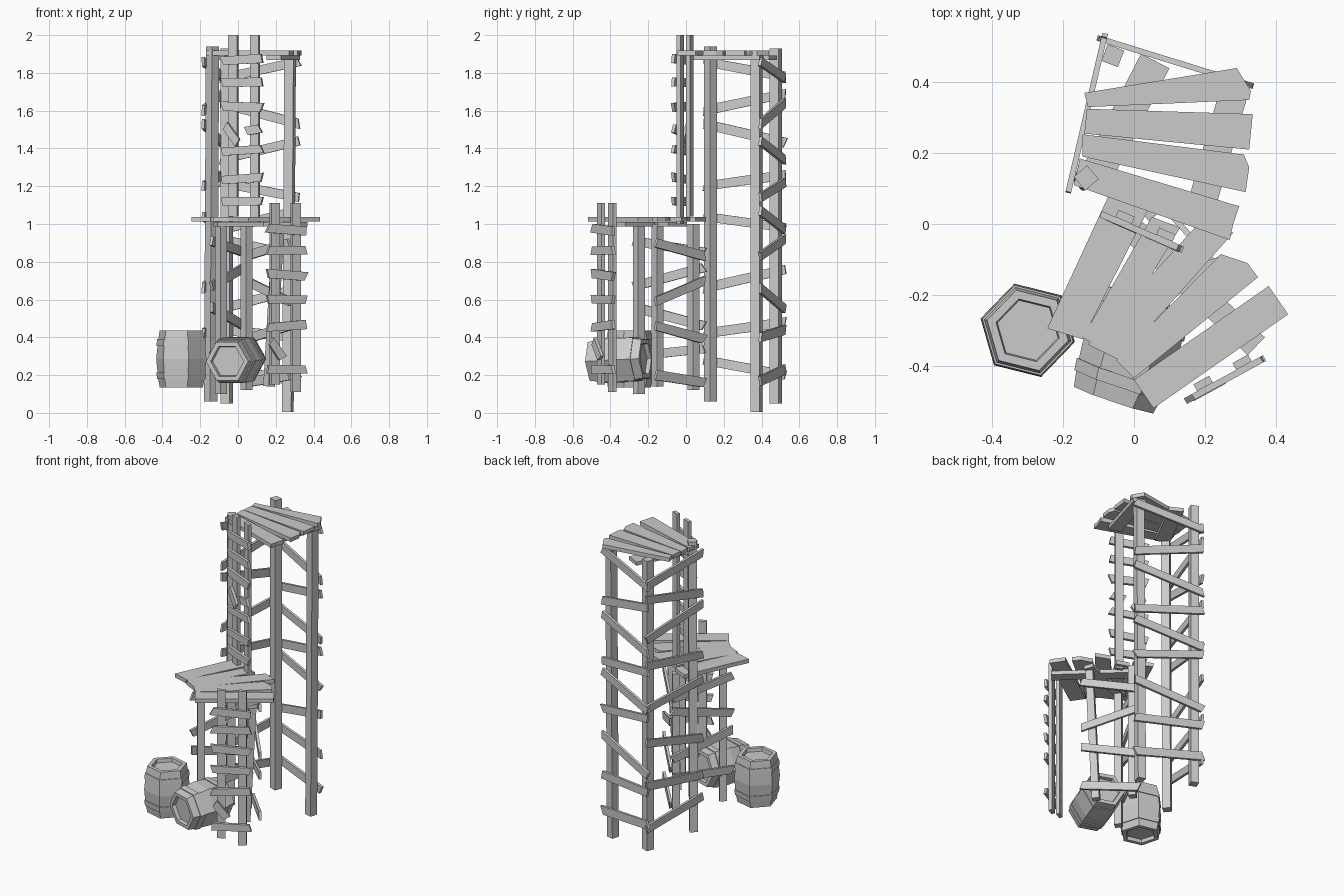
import bpy, bmesh, math, random
from mathutils import Vector as V, Matrix

random.seed(4)
if "Cube" in bpy.data.objects:
    bpy.data.objects.remove(bpy.data.objects["Cube"])

grey = bpy.data.materials.new("weathered_grey_wood")
grey.use_nodes = True
colour = (0.6, 0.6, 0.6, 1)
grey.diffuse_color = colour
grey.node_tree.nodes["Principled BSDF"].inputs["Base Color"].default_value = colour
UP = V((0, 0, 1))


def finish(bm, name):
    bmesh.ops.recalc_face_normals(bm, faces=bm.faces)
    mesh = bpy.data.meshes.new(name)
    bm.to_mesh(mesh)
    bm.free()
    mesh.materials.append(grey)
    ob = bpy.data.objects.new(name, mesh)
    bpy.context.collection.objects.link(ob)
    return ob


def beam(name, p, q, side, wide, thick, ragged=0.0):
    """Timber from p to q; side is the direction of its thickness."""
    p, q = V(p), V(q)
    along = (q - p).normalized()
    across = along.cross(V(side)).normalized()
    out = across.cross(along)
    bm = bmesh.new()
    rings = []
    for end in (p, q):
        skew = along * random.uniform(-ragged, ragged)
        size = wide * (1 + random.uniform(-ragged, ragged) * 6) / 2
        rings.append([bm.verts.new(end + a * (across * size + skew) + b * out * thick / 2)
                      for a, b in ((-1, -1), (1, -1), (1, 1), (-1, 1))])
    for ring in rings:
        bm.faces.new(ring)
    for i in range(4):
        j = (i + 1) % 4
        bm.faces.new((rings[0][i], rings[0][j], rings[1][j], rings[1][i]))
    finish(bm, name)


def plank(name, outline, z, thick=0.025):
    bm = bmesh.new()
    face = bm.faces.new([bm.verts.new((x, y, z)) for x, y in outline])
    new = bmesh.ops.extrude_face_region(bm, geom=[face])["geom"]
    bmesh.ops.translate(bm, vec=UP * thick, verts=[g for g in new if isinstance(g, bmesh.types.BMVert)])
    finish(bm, name)


def braces(name, a, b, centre, heights):
    """Boards nailed to the outside of two posts, at the given end heights."""
    a, b = V((*a, 0)), V((*b, 0))
    d = (b - a).normalized()
    n = d.cross(UP)
    if n.dot((a + b) / 2 - V((*centre, 0))) < 0:
        n = -n
    for i, (za, zb) in enumerate(heights):
        beam(f"{name}_{i}", a - d * 0.045 + n * 0.035 + UP * za,
             b + d * 0.045 + n * 0.035 + UP * zb, n, 0.05, 0.016, 0.012)


def ladder(name, a, b, z0, z1, rungs, snapped, ends):
    a, b = V((*a, 0)), V((*b, 0))
    d = (b - a).normalized()
    n = V((d.y, -d.x, 0))
    for i, foot in enumerate((a, b)):
        beam(f"{name}_rail_{i}", foot + UP * (z0 + 0.04 * (1 - i)), foot + UP * z1, n, 0.05, 0.022)
    for i, z in enumerate(rungs):
        tilt = UP * random.uniform(-0.008, 0.008)
        beam(f"{name}_rung_{i}", a - d * 0.055 + n * 0.02 + UP * z - tilt,
             b + d * 0.05 + n * 0.02 + UP * z + tilt, n, 0.046, 0.018, 0.012)
    # snapped rung halves
    mid = a + n * 0.022 + UP * snapped
    beam(f"{name}_snapped_rung", mid - d * 0.035 + UP * 0.04, mid + d * 0.035 - UP * 0.05, n, 0.045, 0.018, 0.01)
    if ends:
        mid = b + n * 0.022 + UP * (snapped + 0.02)
        beam(f"{name}_rung_stub", mid - d * 0.04 - UP * 0.008, mid + d * 0.04 + UP * 0.005, n, 0.045, 0.018, 0.012)


def barrel(name, place):
    """Six-sided barrel with raised hoops and sunken lids."""
    half = [(0.088, 0.128), (0.092, 0.15), (0.118, 0.15), (0.126, 0.105), (0.132, 0.105),
            (0.136, 0.07), (0.13, 0.07), (0.137, 0.0)]
    profile = half + [(r, -z) for r, z in reversed(half[:-1])]
    bm = bmesh.new()
    rings = [[bm.verts.new(place @ V((r * math.cos(k * math.pi / 3), r * math.sin(k * math.pi / 3), z)))
              for k in range(6)] for r, z in profile]
    for low, high in zip(rings, rings[1:]):
        for k in range(6):
            j = (k + 1) % 6
            bm.faces.new((low[k], low[j], high[j], high[k]))
    bm.faces.new(rings[0])
    bm.faces.new(rings[-1])
    finish(bm, name)


# Tall tower: three posts, two braced sides
P1, P2, P3 = (-0.14, 0.13), (-0.06, 0.475), (0.27, 0.373)
centre = (0.03, 0.3)
for name, (x, y), z0, z1, lean, turn in (("tall_left_post", P1, 0.06, 1.94, 0.005, 0.7),
                                         ("tall_back_post", P2, 0.05, 1.93, 0.0, 1.2),
                                         ("tall_right_post", P3, 0.005, 1.89, 0.006, 1.3)):
    beam(name, (x - lean, y, z0), (x + lean, y, z1), (math.cos(turn), math.sin(turn), 0), 0.05, 0.05)
braces("tall_left_brace", P1, P2, centre,
       [(1.86, 1.78), (1.6, 1.69), (1.53, 1.43), (1.2, 1.26), (1.04, 0.98),
        (0.66, 0.76), (0.42, 0.48), (0.28, 0.2)])
braces("tall_back_brace", P3, P2, centre,
       [(1.86, 1.77), (1.53, 1.64), (1.44, 1.34), (1.14, 1.22), (1.07, 0.97),
        (0.83, 0.92), (0.66, 0.55), (0.4, 0.44), (0.17, 0.23)])

# Upper deck: fanned planks on cross timbers
for i, outline in enumerate((
        [(-.14, .37), (.29, .44), (.33, .375), (.325, .35), (-.13, .33)],
        [(-.133, .325), (.335, .31), (.325, .21), (-.14, .255)],
        [(-.145, .253), (.31, .196), (.325, .16), (.315, .09), (-.145, .19)],
        [(-.153, .185), (.297, .05), (.28, 0), (.27, -.045), (-.17, .11)])):
    plank(f"upper_deck_plank_{i}", outline, 1.893)
beam("upper_deck_bearer_left", (0.06, 0.46, 1.88), (-0.11, 0.13, 1.88), UP, 0.09, 0.024)
beam("upper_deck_bearer_right", (0.29, 0.40, 1.88), (0.19, 0.05, 1.88), UP, 0.08, 0.024)

# Low tower
Q1, Q2, Q3 = (0.045, 0.04), (0.215, -0.15), (-0.09, -0.25)
for name, (x, y), z0, lean in (("low_back_post", Q1, 0.12, 0), ("low_right_post", Q2, 0.14, -0.05),
                               ("low_left_post", Q3, 0.1, 0)):
    beam(name, (x + lean, y, z0), (x, y, 1.0), (1, 0.8, 0), 0.045, 0.045)
braces("low_right_brace", Q2, Q1, (0.05, -0.12), [(0.9, 0.83), (0.59, 0.7), (0.46, 0.39), (0.2, 0.16)])
braces("low_left_brace", Q3, Q1, (0.05, -0.12), [(0.91, 0.85), (0.67, 0.77), (0.56, 0.46), (0.3, 0.34)])

# Lower deck
for i, outline in enumerate((
        [(-.06, .105), (.045, .05), (-.145, -.325), (-.245, -.295)],
        [(.05, .02), (.13, -.01), (-.08, -.36), (-.145, -.32)],
        [(.19, .01), (.28, -.025), (-.04, -.385), (-.13, -.34)],
        [(.245, -.085), (.32, -.11), (.35, -.15), (0, -.435), (-.05, -.385)],
        [(.38, -.175), (.435, -.255), (.055, -.52), (0, -.44)])):
    plank(f"lower_deck_plank_{i}", outline, 1.012)
beam("lower_deck_bearer_right", (0.345, -0.345, 0.999), (0.0, -0.02, 0.999), UP, 0.07, 0.024)
beam("lower_deck_bearer_left", (-0.12, -0.26, 0.999), (0.25, -0.12, 0.999), UP, 0.06, 0.024)

# Ladders
ladder("upper_ladder", (-0.025, 0.02), (0.09, -0.03), 1.0, 2.0,
       [1.87, 1.75, 1.62, 1.39, 1.24, 1.12], 1.48, True)
ladder("lower_ladder", (0.195, -0.45), (0.305, -0.39), 0.11, 1.11,
       [0.97, 0.86, 0.73, 0.6, 0.46, 0.23], 0.34, False)

# Barrels: one upright, one lying
barrel("upright_barrel", Matrix.Translation((-0.3, -0.3, 0.285)) @ Matrix.Rotation(math.radians(46), 4, 'Z'))
axis = V((0.32, 0.95, 0.05)).normalized()
side = UP.cross(axis).normalized()
frame = Matrix((side, axis.cross(side), axis)).transposed().to_4x4()
barrel("lying_barrel", Matrix.Translation((-0.01, -0.355, 0.28)) @ frame)
